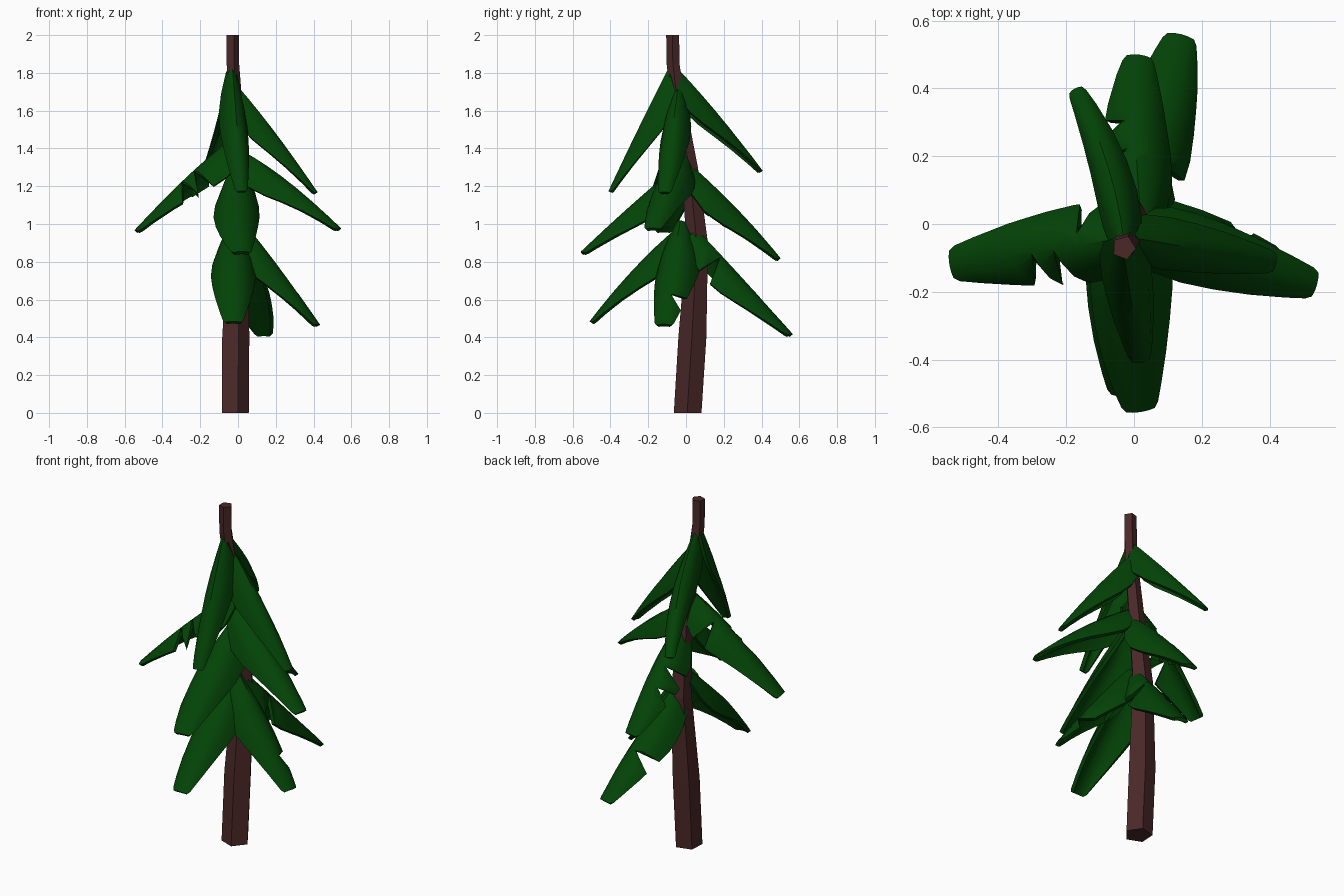
import bpy, math
from mathutils import Vector

if "Cube" in bpy.data.objects:
    bpy.data.objects.remove(bpy.data.objects["Cube"])


def material(name, rgb):
    m = bpy.data.materials.new(name)
    m.diffuse_color = (*rgb, 1)
    m.use_nodes = True
    m.node_tree.nodes["Principled BSDF"].inputs["Base Color"].default_value = m.diffuse_color
    return m


bark = material("bark", (0.07, 0.021, 0.021))
needles = material("needles", (0.001, 0.058, 0.002))


def make(name, verts, faces, mat):
    me = bpy.data.meshes.new(name)
    me.from_pydata(verts, [], faces)
    me.materials.append(mat)
    ob = bpy.data.objects.new(name, me)
    bpy.context.collection.objects.link(ob)
    return ob


# Bent five-sided trunk: x, y, z, radius
rings = [(-.02, .01, 0, .077), (-.018, .035, .4, .078), (-.005, .06, .9, .06),
         (0, .02, 1.3, .046), (-.02, -.05, 1.7, .038), (-.03, -.068, 1.85, .036),
         (-.03, -.07, 2, .036)]
tv, tf = [], []
for x, y, z, r in rings:
    for k in range(5):
        a = math.radians(-75 + 72 * k)
        tv.append((x + r * math.cos(a), y + r * math.sin(a), z))
for i in range(len(rings) - 1):
    for k in range(5):
        j = (k + 1) % 5
        tf.append((i * 5 + k, i * 5 + j, i * 5 + 5 + j, i * 5 + 5 + k))
tf += [tuple(range(4, -1, -1)), tuple(range(len(tv) - 5, len(tv)))]
make("trunk", tv, tf, bark)

PROFILE = [(0, .35), (.15, .72), (.3, .95), (.45, 1), (.6, .92), (.75, .78), (.9, .58), (1, .45)]


def width_at(u):
    for (a, wa), (b, wb) in zip(PROFILE, PROFILE[1:]):
        if u <= b:
            return wa + (wb - wa) * (u - a) / (b - a)
    return PROFILE[-1][1]


# Arched drooping bough along a curve; notches are (position, side, depth)
def bough(name, start, mid, tip, half, droop, notches=()):
    p0, pm, p2 = Vector(start), Vector(mid), Vector(tip)
    p1 = 2 * pm - (p0 + p2) / 2
    rows = [(u, 1, 1) for u, _ in PROFILE
            if all(not n - .06 < u < n + .08 for n, _, _ in notches)]
    for n, side, depth in notches:
        cut = (depth, 1) if side < 0 else (1, depth)
        rows += [(n - .05, 1, 1), (n - .03, *cut), (n + .07, 1, 1)]
    rows.sort()
    verts, faces, seg = [], [], 6
    for u, left, right in rows:
        p = p0 * (1 - u) ** 2 + p1 * 2 * u * (1 - u) + p2 * u * u
        t = ((p1 - p0) * (1 - u) + (p2 - p1) * u).normalized()
        s = t.cross(Vector((0, 0, 1))).normalized()
        n = s.cross(t)
        w = width_at(u)
        for k in range(seg + 1):
            v = 2 * k / seg - 1
            v *= left if v < 0 else right
            a = math.radians(70) * v
            drop = droop * w * (1 - math.cos(a)) / .658 * (1 - .8 * u)
            back = .015 if u == 1 and abs(v) > .9 else 0
            verts.append(p + s * half * w * math.sin(a) / .94 - n * drop - t * back)
    c = seg + 1
    for i in range(len(rows) - 1):
        for k in range(seg):
            q = i * c + k
            faces.append((q, q + 1, q + c + 1, q + c))
    ob = make(name, verts, faces, needles)
    if ob.data.polygons[2].normal.z < 0:
        ob.data.flip_normals()
    so = ob.modifiers.new("thickness", "SOLIDIFY")
    so.thickness, so.offset = .02, -1
    bpy.ops.object.select_all(action="DESELECT")
    bpy.context.view_layer.objects.active = ob
    ob.select_set(True)
    bpy.ops.object.modifier_apply(modifier="thickness")
    bpy.ops.object.shade_smooth_by_angle(angle=math.radians(40))


# Front boughs
bough("front_bough_top", (-.03, -.09, 1.83), (-.005, -.25, 1.51), (.02, -.41, 1.175), .075, .165)
bough("front_bough_middle", (0, -.01, 1.34), (-.005, -.29, 1.1), (.02, -.555, .855), .122, .185)
bough("front_bough_low", (-.02, 0, 1.02), (-.025, -.26, .78), (-.025, -.51, .485), .12, .185)
# Back boughs
bough("back_bough_top", (-.03, -.05, 1.83), (-.08, .18, 1.57), (-.175, .4, 1.285), .062, .165)
bough("back_bough_middle", (.02, .03, 1.31), (.005, .28, 1.07), (.015, .5, .82), .105, .185,
      [(.42, -1, .25), (.6, -1, .3)])
bough("back_bough_low", (.02, .06, .97), (.08, .32, .69), (.14, .56, .42), .115, .185,
      [(.28, 1, .2), (.6, -1, .1)])
# Right boughs
bough("right_bough_top", (-.01, -.04, 1.74), (.2, -.075, 1.48), (.42, -.115, 1.17), .078, .165)
bough("right_bough_middle", (.0, -.02, 1.4), (.26, -.1, 1.23), (.54, -.18, .98), .105, .185)
bough("right_bough_low", (.02, -.03, 1.02), (.21, -.07, .78), (.43, -.12, .47), .115, .185,
      [(.79, -1, .15)])
# Left bough
bough("left_bough", (-.01, -.04, 1.47), (-.26, -.075, 1.26), (-.545, -.12, .97), .118, .185,
      [(.36, 1, .3), (.49, -1, .15), (.61, -1, .15)])
